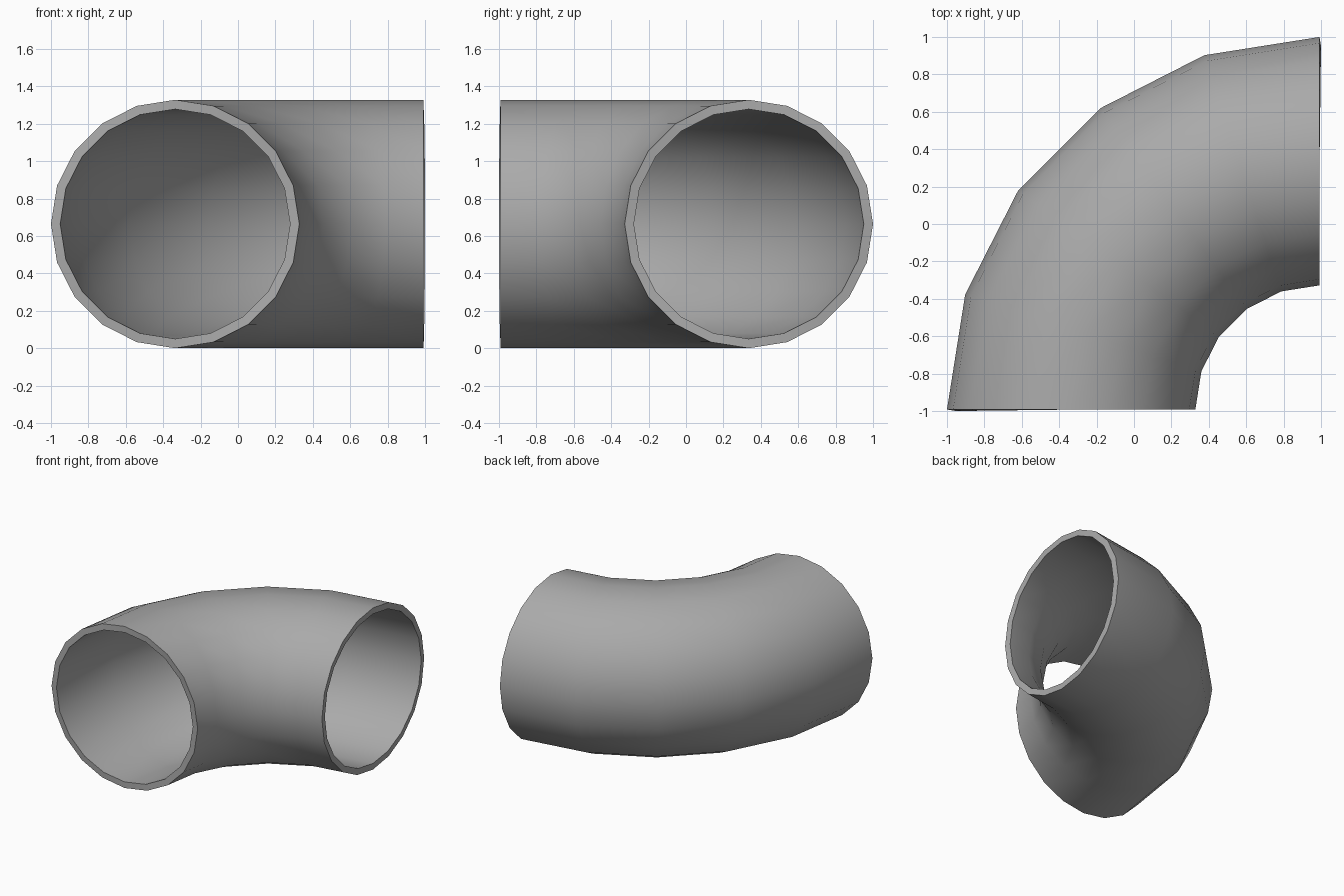
import bpy
import bmesh
from math import cos, sin, pi

cube = bpy.data.objects.get("Cube")
if cube:
    bpy.data.objects.remove(cube, do_unlink=True)

SIDES, STEPS = 20, 5          # round the tube, along the quarter bend
TUBE = 0.664                  # outer radius of the pipe
BEND = 2 * TUBE               # radius of the bend's centre line
WALL = 0.05
CORNER = 3 * TUBE - 1         # bend axis at (CORNER, -CORNER)

# Grey material
grey = bpy.data.materials.new("mid_grey")
grey.use_nodes = True
colour = (0.4, 0.4, 0.4, 1)
grey.diffuse_color = colour
for node in grey.node_tree.nodes:
    if node.type == 'BSDF_PRINCIPLED':
        node.inputs["Base Color"].default_value = colour

# Outer skin: rings swept through a quarter turn
bm = bmesh.new()


def ring(turn):
    verts = []
    for j in range(SIDES):
        p = 2 * pi * j / SIDES
        reach = BEND + TUBE * cos(p)
        verts.append(bm.verts.new((CORNER - reach * cos(turn),
                                   reach * sin(turn) - CORNER,
                                   TUBE + TUBE * sin(p))))
    return verts


rings = [ring(pi / 2 * i / STEPS) for i in range(STEPS + 1)]
for a, b in zip(rings, rings[1:]):
    for j in range(SIDES):
        k = (j + 1) % SIDES
        bm.faces.new((a[j], a[k], b[k], b[j]))

mesh = bpy.data.meshes.new("pipe_elbow")
bm.to_mesh(mesh)
bm.free()
mesh.materials.append(grey)
elbow = bpy.data.objects.new("pipe_elbow", mesh)
bpy.context.collection.objects.link(elbow)

# Wall thickness, grown inward with open ends
wall = elbow.modifiers.new("wall", 'SOLIDIFY')
wall.thickness = WALL
wall.offset = -1
bpy.ops.object.select_all(action='DESELECT')
elbow.select_set(True)
bpy.context.view_layer.objects.active = elbow
bpy.ops.object.modifier_apply(modifier=wall.name)

# Smooth skin, crisp rims
bpy.ops.object.shade_smooth_by_angle(angle=pi / 6)
